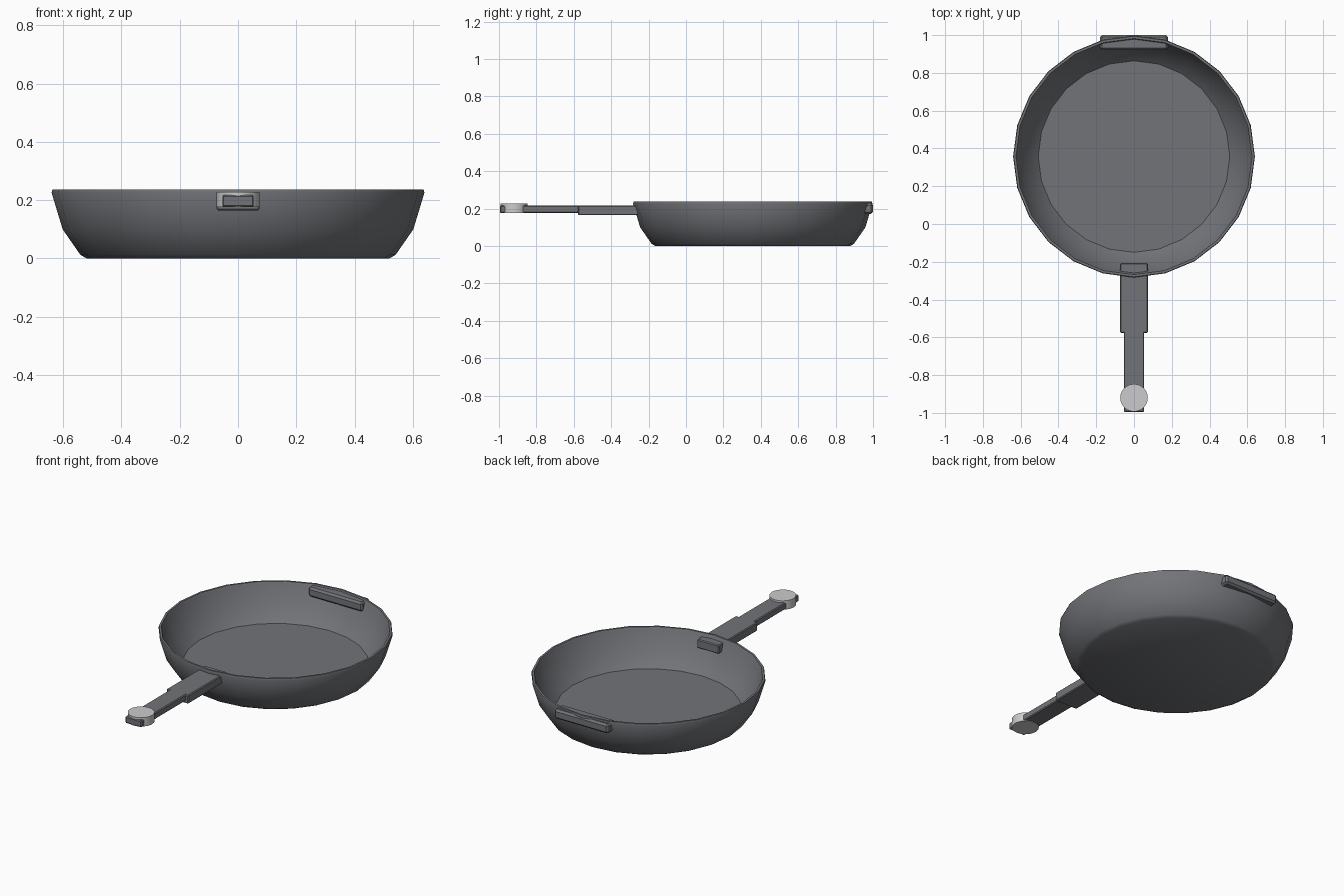
import bpy, bmesh, math
from mathutils import Matrix

if "Cube" in bpy.data.objects:
    bpy.data.objects.remove(bpy.data.objects["Cube"])


def material(name, rgb):
    m = bpy.data.materials.new(name)
    m.use_nodes = True
    m.diffuse_color = (*rgb, 1)
    m.node_tree.nodes["Principled BSDF"].inputs["Base Color"].default_value = (*rgb, 1)
    return m


IRON = material("dark iron", (0.17, 0.175, 0.19))
STEEL = material("pale steel", (0.6, 0.6, 0.61))


def finish(name, bm, mat, angle):
    bmesh.ops.recalc_face_normals(bm, faces=bm.faces)
    me = bpy.data.meshes.new(name)
    bm.to_mesh(me)
    bm.free()
    me.materials.append(mat)
    ob = bpy.data.objects.new(name, me)
    bpy.context.collection.objects.link(ob)
    bpy.ops.object.select_all(action="DESELECT")
    ob.select_set(True)
    bpy.context.view_layer.objects.active = ob
    bpy.ops.object.shade_smooth_by_angle(angle=math.radians(angle))
    return ob


def box(name, half_x, y, z, bevel):
    bm = bmesh.new()
    size = (2 * half_x, y[1] - y[0], z[1] - z[0])
    centre = (0, sum(y) / 2, sum(z) / 2)
    bmesh.ops.create_cube(bm, size=1, matrix=Matrix.Translation(centre) @ Matrix.Diagonal((*size, 1)))
    bmesh.ops.bevel(bm, geom=bm.edges[:], offset=bevel, segments=1, affect="EDGES")
    return finish(name, bm, IRON, 30)


# Pan bowl: closed outer and inner profile turned around the centre
SIDES, PAN_Y = 24, 0.357
profile = [(0.52, 0), (0.541, 0.012), (0.602, 0.1), (0.64, 0.226), (0.637, 0.237),
           (0.625, 0.237), (0.618, 0.222), (0.58, 0.11), (0.507, 0.038)]
bm = bmesh.new()
rings = []
for r, z in profile:
    rings.append([bm.verts.new((r * math.cos(a), PAN_Y + r * math.sin(a), z))
                  for a in (math.tau * i / SIDES for i in range(SIDES))])
for low, high in zip(rings, rings[1:]):
    for i in range(SIDES):
        j = (i + 1) % SIDES
        bm.faces.new((low[i], low[j], high[j], high[i]))
bm.faces.new(rings[0])
bm.faces.new(rings[-1])
finish("pan_bowl", bm, IRON, 35)

# Handle in two steps, reaching through the wall
box("handle_base", 0.073, (-0.577, -0.207), (0.165, 0.217), 0.005)
box("handle_grip", 0.054, (-0.995, -0.56), (0.177, 0.217), 0.005)

# Round end cap around the grip
bm = bmesh.new()
bmesh.ops.create_cone(bm, cap_ends=True, segments=24, radius1=0.073, radius2=0.073, depth=0.053,
                      matrix=Matrix.Translation((0, -0.92, 0.202)))
finish("handle_end_cap", bm, STEEL, 30)

# Helper grip opposite the handle
box("helper_grip", 0.18, (0.92, 1.0), (0.172, 0.229), 0.011)
